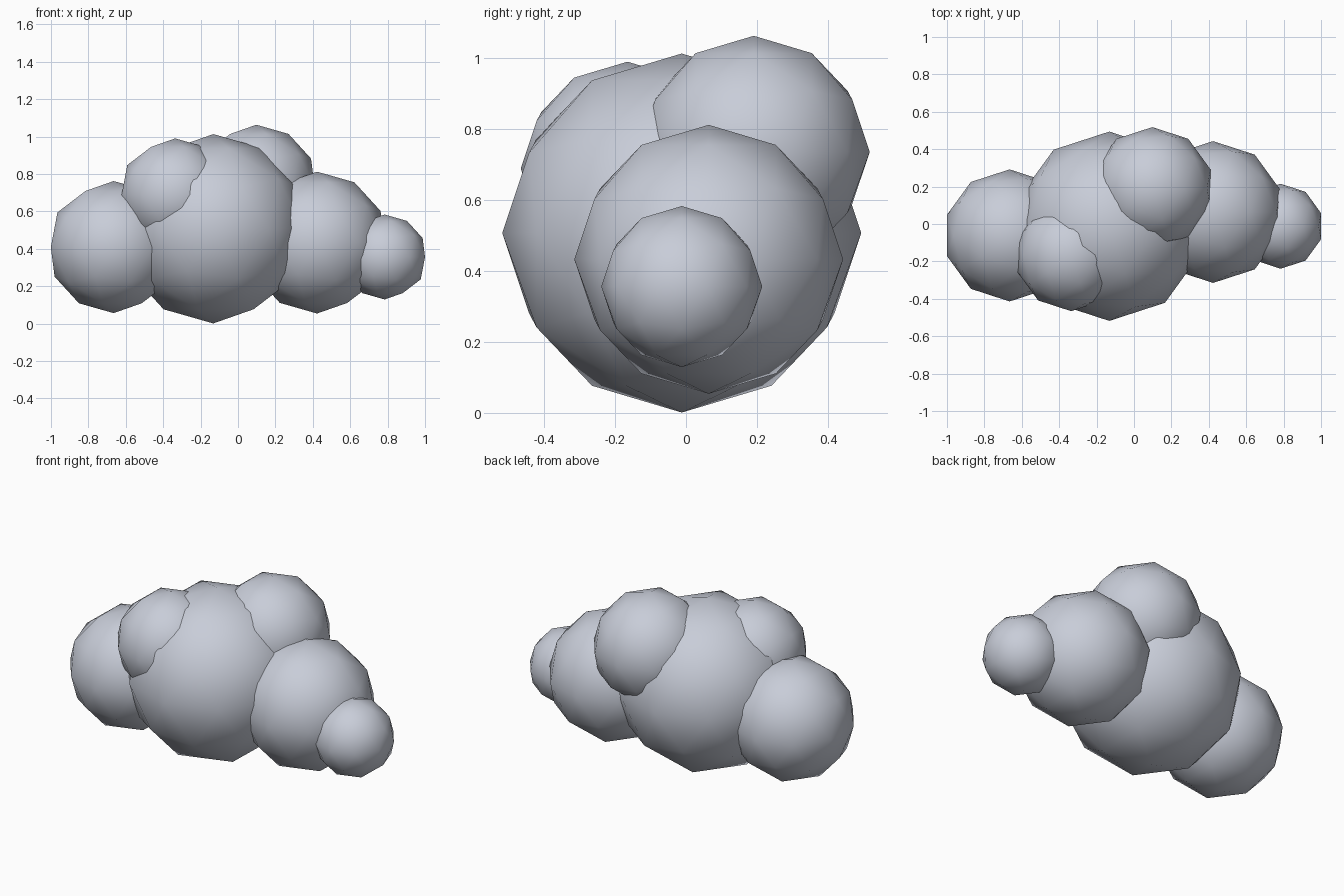
import bpy

if "Cube" in bpy.data.objects:
    bpy.data.objects.remove(bpy.data.objects["Cube"])

# One soft grey-blue for the whole cloud
mat = bpy.data.materials.new("cloud_grey")
mat.diffuse_color = (0.58, 0.61, 0.69, 1.0)
mat.use_nodes = True
mat.node_tree.nodes["Principled BSDF"].inputs["Base Color"].default_value = mat.diffuse_color


def puff(name, radius, location):
    """Low-poly, smooth-shaded ball."""
    bpy.ops.mesh.primitive_ico_sphere_add(subdivisions=2, radius=radius, location=location)
    obj = bpy.context.object
    obj.name = name
    obj.data.materials.append(mat)
    bpy.ops.object.shade_smooth()
    return obj


# Overlapping puffs, from the big middle one outwards
puff("main_puff", 0.506, (-0.132, -0.012, 0.507))
puff("left_puff", 0.353, (-0.665, -0.061, 0.409))
puff("right_puff", 0.379, (0.423, 0.064, 0.433))
puff("right_end_puff", 0.227, (0.784, -0.012, 0.356))
puff("upper_front_puff", 0.301, (-0.336, -0.165, 0.689))
puff("upper_back_puff", 0.327, (0.098, 0.191, 0.736))
